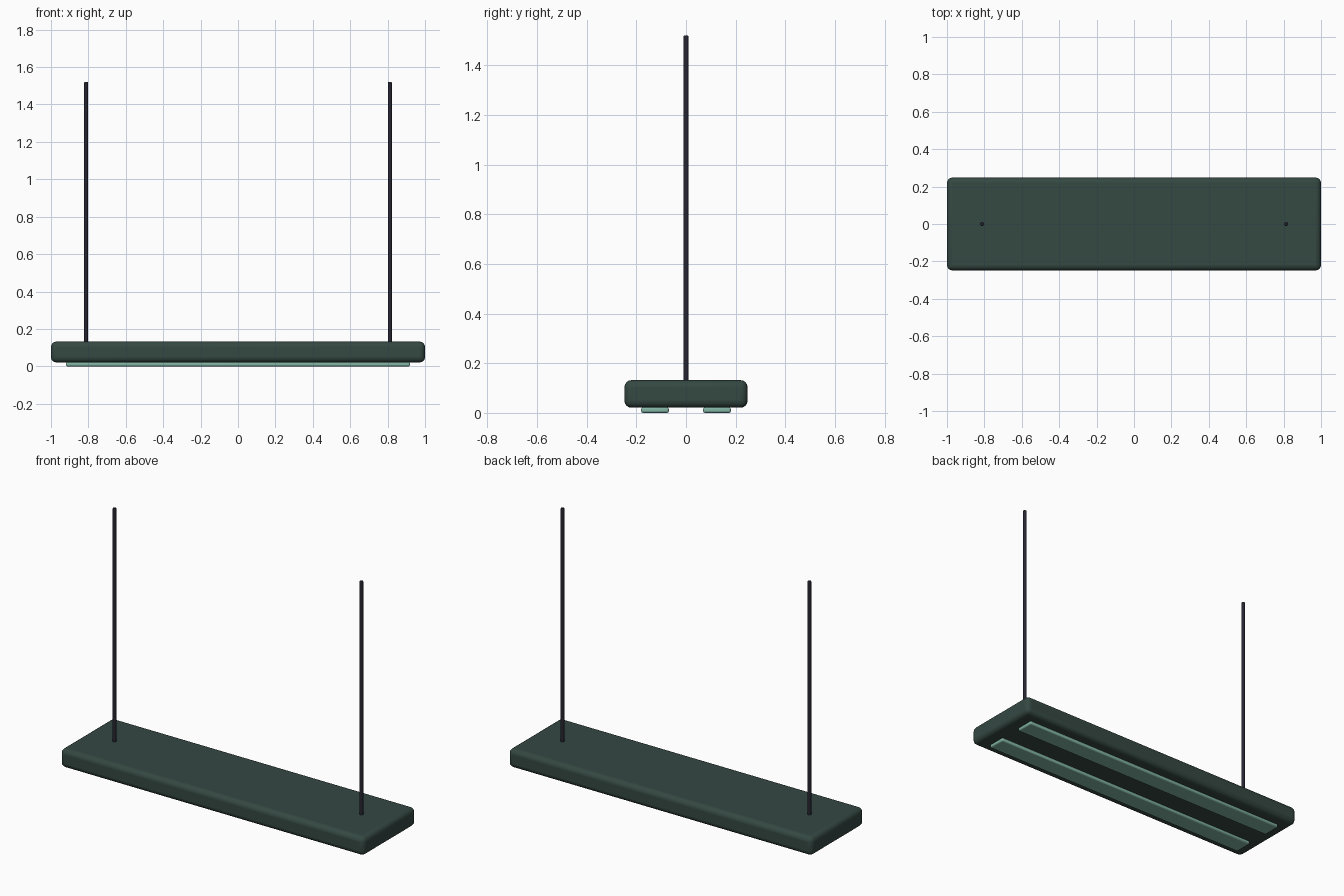
import bpy

if "Cube" in bpy.data.objects:
    bpy.data.objects.remove(bpy.data.objects["Cube"])


def material(name, rgb):
    m = bpy.data.materials.new(name)
    m.diffuse_color = (*rgb, 1)
    m.use_nodes = True
    m.node_tree.nodes["Principled BSDF"].inputs["Base Color"].default_value = m.diffuse_color
    return m


green = material("dark_green", (0.035, 0.065, 0.055))
glow = material("pale_green", (0.22, 0.45, 0.36))
dark = material("dark_metal", (0.02, 0.018, 0.03))


def finish(ob, name, mat, bevel, segments):
    ob.name = name
    ob.data.materials.append(mat)
    mod = ob.modifiers.new("bevel", 'BEVEL')
    mod.width = bevel
    mod.segments = segments
    mod.limit_method = 'ANGLE'
    bpy.ops.object.shade_smooth_by_angle()


def box(name, lo, hi, mat, bevel, segments=3):
    centre = [(a + b) / 2 for a, b in zip(lo, hi)]
    bpy.ops.mesh.primitive_cube_add(size=1, location=centre)
    ob = bpy.context.object
    ob.scale = [b - a for a, b in zip(lo, hi)]
    bpy.ops.object.transform_apply(location=False, rotation=False, scale=True)
    finish(ob, name, mat, bevel, segments)


# Rounded lamp housing
box("housing", (-1, -0.248, 0.021), (1, 0.248, 0.132), green, 0.028, 4)

for side, s in (("left", -1), ("right", 1)):
    # Light strip under the housing
    y = s * 0.125
    box(f"light_strip_{side}", (-0.92, y - 0.056, 0), (0.92, y + 0.056, 0.022),
        glow, 0.008)
    # Hanging rod
    bpy.ops.mesh.primitive_cylinder_add(vertices=16, radius=0.0105, depth=1.395,
                                        location=(s * 0.8125, 0, 0.8225))
    finish(bpy.context.object, f"hanging_rod_{side}", dark, 0.004, 2)
